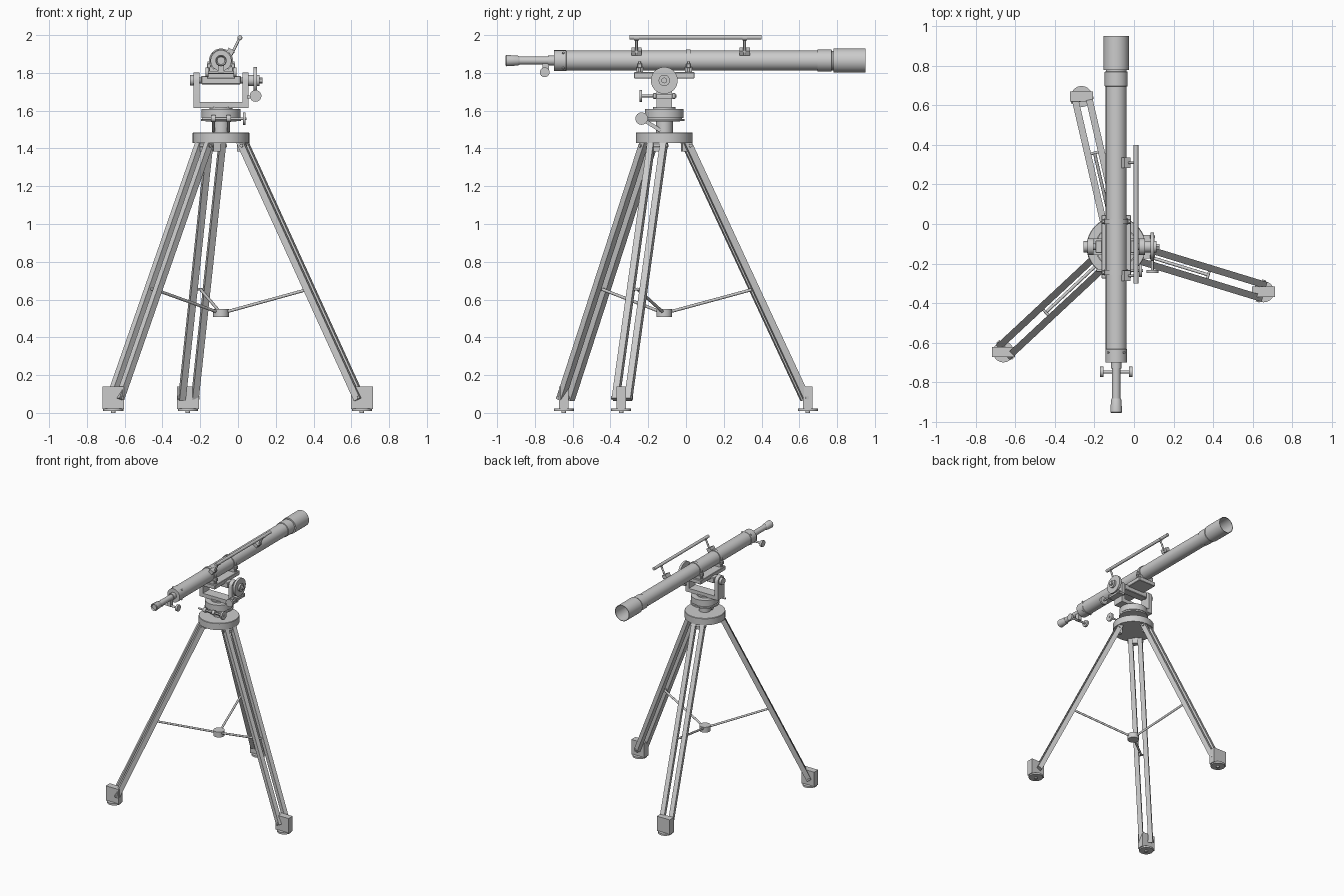
import bpy, bmesh, math
from mathutils import Vector, Matrix

if "Cube" in bpy.data.objects:
    bpy.data.objects.remove(bpy.data.objects["Cube"])

CX, CY = -0.09, -0.115      # tripod axis
TZ = 1.865                  # tube axis height
AZ = 1.76                   # tilt axle height


def finish(name, bm, mtx=None, smooth=True):
    bmesh.ops.recalc_face_normals(bm, faces=bm.faces)
    me = bpy.data.meshes.new(name)
    bm.to_mesh(me)
    bm.free()
    ob = bpy.data.objects.new(name, me)
    bpy.context.collection.objects.link(ob)
    if mtx:
        ob.matrix_world = mtx
    if smooth:
        bpy.ops.object.select_all(action='DESELECT')
        ob.select_set(True)
        bpy.context.view_layer.objects.active = ob
        bpy.ops.object.shade_smooth_by_angle(angle=math.radians(35))
    return ob


def box(name, c, s, rot=None, bevel=0.0):
    bm = bmesh.new()
    bmesh.ops.create_cube(bm, size=1)
    bmesh.ops.scale(bm, vec=s, verts=bm.verts)
    if bevel:
        bmesh.ops.bevel(bm, geom=bm.edges[:], offset=bevel, segments=1, affect='EDGES')
    m = Matrix.Translation(c)
    return finish(name, bm, m @ rot if rot else m, False)


def rod(name, a, b, r, seg=24):
    a, b = Vector(a), Vector(b)
    d = b - a
    bm = bmesh.new()
    bmesh.ops.create_cone(bm, cap_ends=True, segments=seg, radius1=r, radius2=r, depth=d.length)
    return finish(name, bm, Matrix.Translation((a + b) / 2) @ d.to_track_quat('Z', 'Y').to_matrix().to_4x4())


def lathe(name, profile, mtx, seg=40):
    """Spin (radius, height) points round local z."""
    bm = bmesh.new()
    vs = [bm.verts.new((r, 0, h)) for r, h in profile]
    es = [bm.edges.new(p) for p in zip(vs, vs[1:])]
    bmesh.ops.spin(bm, geom=vs + es, cent=(0, 0, 0), axis=(0, 0, 1), angle=2 * math.pi, steps=seg)
    bmesh.ops.remove_doubles(bm, verts=bm.verts, dist=1e-5)
    return finish(name, bm, mtx)


def beam(name, a, b, w, t, side):
    """Rectangular bar from a to b, w wide along side, t thick."""
    a, b = Vector(a), Vector(b)
    z = (b - a).normalized()
    x = Vector(side).normalized()
    rot = Matrix((x, z.cross(x), z)).transposed().to_4x4()
    return box(name, (a + b) / 2, (w, t, (b - a).length), rot)


# Optical tube: local z becomes world +y
ALONG_Y = Matrix.Translation((CX, 0, TZ)) @ Matrix.Rotation(-math.pi / 2, 4, 'X')
lathe("main_tube", [(0, -0.70), (0.055, -0.70), (0.055, -0.635), (0.053, -0.633), (0.053, 0.695),
                    (0.058, 0.697), (0.058, 0.77), (0.052, 0.772), (0.052, 0.785), (0, 0.785)], ALONG_Y)
lathe("dew_shield", [(0.05, 0.78), (0.064, 0.78), (0.064, 0.95), (0.060, 0.95), (0.060, 0.79), (0.05, 0.79)], ALONG_Y)
lathe("focuser_tube", [(0, -0.90), (0.021, -0.90), (0.021, -0.73), (0.026, -0.73), (0.026, -0.69), (0, -0.69)], ALONG_Y)
lathe("eyepiece", [(0, -0.945), (0.02, -0.945), (0.026, -0.955), (0.03, -0.95), (0.026, -0.89), (0.022, -0.882), (0, -0.882)], ALONG_Y)

# Focuser pinion and twin knobs
FY, FZ = -0.748, 1.803
rod("focuser_axle", (CX - 0.07, FY, FZ), (CX + 0.07, FY, FZ), 0.008, 16)
box("focuser_housing", (CX, FY + 0.005, 1.825), (0.03, 0.035, 0.05))
for s in (-1, 1):
    rod("focuser_knob", (CX + s * 0.065, FY, FZ), (CX + s * 0.082, FY, FZ), 0.026)
for k in range(4):
    a = math.pi / 4 + k * math.pi / 2
    d = Vector((math.cos(a), 0, math.sin(a)))
    o = Vector((CX, -0.65, TZ))
    rod("tube_screw", o + d * 0.05, o + d * 0.061, 0.006, 12)

# Tube rings with clamp lugs
for y in (-0.245, 0.013):
    lathe("tube_ring", [(0.05, y - 0.012), (0.059, y - 0.012), (0.059, y + 0.012), (0.05, y + 0.012)], ALONG_Y)
    for s in (-1, 1):
        box("ring_lug", (CX + s * 0.064, y, 1.838), (0.022, 0.024, 0.025), bevel=0.003)
        rod("ring_bolt", (CX + s * 0.066, y, 1.79), (CX + s * 0.066, y, 1.86), 0.006, 12)
    box("ring_foot", (CX, y, 1.815), (0.12, 0.035, 0.03))

# Finder rod on two slanted posts
rod("finder_rod", (0.01, -0.30, 1.988), (0.01, 0.40, 1.988), 0.012)
for y in (-0.262, 0.31):
    rod("finder_post", (-0.035, y, 1.895), (0.01, y, 1.988), 0.007, 16)
    rod("finder_clip", (0.01, y - 0.012, 1.986), (0.01, y + 0.012, 1.986), 0.0135)
    beam("finder_base", (-0.048, y, 1.90), (-0.034, y, 1.925), 0.055, 0.035, (0, 1, 0))
    rod("finder_screw", (-0.05, y, 1.912), (-0.018, y, 1.912), 0.007, 12)

# Cradle and tilt axle
box("cradle_plate", (CX, CY, 1.787), (0.15, 0.32, 0.033), bevel=0.003)
box("cradle_block", (CX, CY, AZ + 0.002), (0.21, 0.065, 0.045), bevel=0.004)
rod("tilt_axle", (-0.255, CY, AZ), (0.115, CY, AZ), 0.016)
rod("axle_cap", (-0.255, CY, AZ), (-0.235, CY, AZ), 0.028)

# Fork: two rounded uprights and a cross bar
for x in (-0.22, 0.04):
    bm = bmesh.new()
    pts = [(-0.042, 1.615), (0.042, 1.615)]
    pts += [(0.042 * math.cos(a), AZ + 0.042 * math.sin(a)) for a in [math.pi * k / 12 for k in range(13)]]
    f = bm.faces.new([bm.verts.new((x - 0.015, CY + y, z)) for y, z in pts])
    ext = bmesh.ops.extrude_face_region(bm, geom=[f])
    bmesh.ops.translate(bm, vec=(0.03, 0, 0), verts=[v for v in ext['geom'] if isinstance(v, bmesh.types.BMVert)])
    finish("fork_upright", bm)
box("fork_base", (CX, CY, 1.63), (0.285, 0.084, 0.03))

# Tilt wheel with hub and slow-motion worm
rod("tilt_wheel", (0.083, CY, AZ), (0.101, CY, AZ), 0.071, 40)
rod("tilt_wheel_hub", (0.055, CY, AZ), (0.115, CY, AZ), 0.03)
rod("tilt_wheel_nut", (0.115, CY, AZ), (0.13, CY, AZ), 0.016, 6)
WX, WZ = 0.093, 1.678
rod("tilt_worm", (WX, -0.245, WZ), (WX, -0.05, WZ), 0.007, 16)
rod("tilt_knob", (WX, -0.247, WZ), (WX, -0.232, WZ), 0.031)
box("tilt_worm_bracket", (0.075, CY, WZ - 0.006), (0.055, 0.12, 0.016))
for y in (-0.165, -0.065):
    box("tilt_worm_bearing", (WX, y, WZ), (0.026, 0.018, 0.03), bevel=0.003)

# Turntable, column and tripod head in one turned family
AXIS = Matrix.Translation((CX, CY, 0))
lathe("turntable", [(0, 1.62), (0.06, 1.62), (0.06, 1.61), (0.103, 1.61), (0.103, 1.562), (0.095, 1.560),
                    (0.095, 1.556), (0.107, 1.556), (0.107, 1.545), (0.06, 1.543), (0, 1.543)], AXIS)
lathe("column", [(0, 1.55), (0.045, 1.55), (0.045, 1.48), (0, 1.48)], AXIS)
lathe("tripod_head", [(0, 1.485), (0.147, 1.485), (0.15, 1.482), (0.15, 1.43), (0, 1.43)], AXIS, 48)

# Turntable worm with knob, held on arms from the column
TY, TW = -0.235, 1.558
rod("turn_worm", (-0.19, TY, TW), (0.045, TY, TW), 0.007, 16)
rod("turn_knob", (0.026, TY, TW), (0.04, TY, TW), 0.033)
for x in (-0.13, -0.05):
    beam("turn_worm_arm", (x, TY, TW), (x, -0.135, 1.495), 0.016, 0.02, (1, 0, 0))
    rod("turn_worm_bearing", (x - 0.012, TY, TW), (x + 0.012, TY, TW), 0.018)

# Spreader hub
rod("spreader_hub", (CX, CY, 0.507), (CX, CY, 0.55), 0.042, 32)

# Three legs, each a pair of bars with foot, hinge and spreader rod
for deg in (-17, 103, 223):
    a = math.radians(deg)
    out = Vector((math.cos(a), math.sin(a), 0))
    side = Vector((-math.sin(a), math.cos(a), 0))

    def at(r, z, s=0.0):
        return Vector((CX, CY, z)) + out * r + side * s

    for s in (-0.035, 0.035):
        beam("leg_bar", at(0.115, 1.44, s), at(0.768, 0.07, s), 0.034, 0.036, side)
    rod("leg_hinge_pin", at(0.13, 1.415, -0.06), at(0.13, 1.415, 0.06), 0.009, 16)
    beam("leg_hinge", at(0.115, 1.385), at(0.115, 1.44), 0.036, 0.04, side)
    rod("leg_foot_pin", at(0.765, 0.08, -0.058), at(0.765, 0.08, 0.058), 0.01, 16)
    rod("spreader_rod", at(0.03, 0.535), at(0.485, 0.655), 0.008, 16)
    rod("spreader_pin", at(0.487, 0.655, -0.04), at(0.487, 0.655, 0.04), 0.007, 16)
    f = at(0.78, 0)
    box("foot_block", f + Vector((0, 0, 0.08)), (0.116, 0.052, 0.12))
    rod("foot_pad", f + Vector((0, 0, 0.01)), f + Vector((0, 0, 0.024)), 0.053, 32)
    rod("foot_tip", f, f + Vector((0, 0, 0.012)), 0.012, 16)
